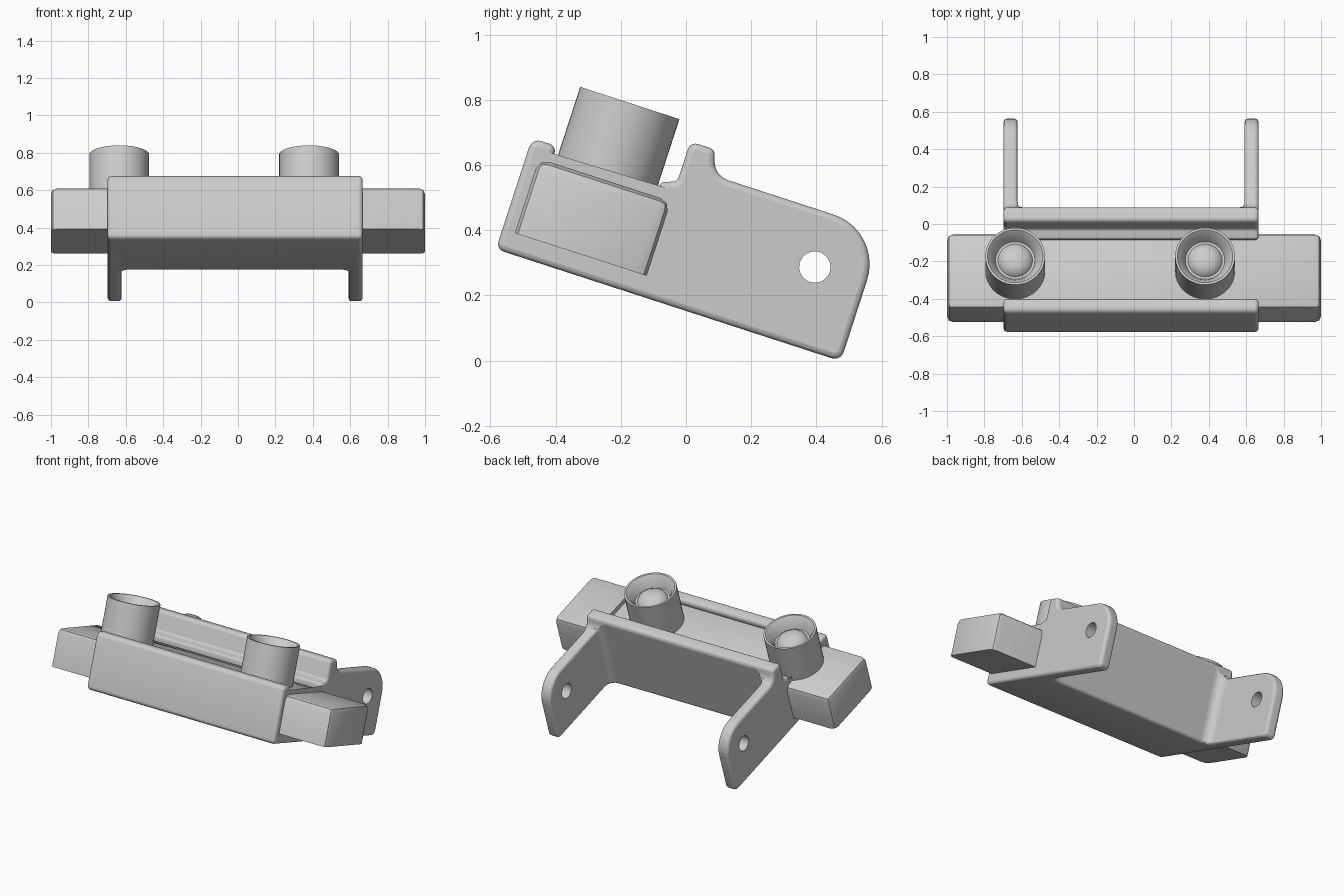
import bpy, bmesh, math
from mathutils import Vector

if "Cube" in bpy.data.objects:
    bpy.data.objects.remove(bpy.data.objects["Cube"])

TILT = math.radians(-18)   # the whole assembly leans about the x axis
# Local axes: x = width, y = along the bracket base, z = away from the base


def rounded(points):
    """Round each (a, b, radius) corner of a closed outline."""
    out = []
    n = len(points)
    for i, (a, b, r) in enumerate(points):
        p = Vector((a, b))
        d1 = (Vector(points[i - 1][:2]) - p).normalized()
        d2 = (Vector(points[(i + 1) % n][:2]) - p).normalized()
        if r == 0:
            out.append(p)
            continue
        half = d1.angle(d2) / 2
        centre = p + (d1 + d2).normalized() * (r / math.sin(half))
        reach = r / math.tan(half)
        start, end = p + d1 * reach - centre, p + d2 * reach - centre
        steps = 10 if r > 0.1 else 5
        sweep = start.angle_signed(end)
        for k in range(steps + 1):
            t = -sweep * k / steps
            c, s = math.cos(t), math.sin(t)
            out.append(centre + Vector((start.x * c - start.y * s, start.x * s + start.y * c)))
    return out


def finish(name, bm):
    bmesh.ops.recalc_face_normals(bm, faces=bm.faces)
    me = bpy.data.meshes.new(name)
    bm.to_mesh(me)
    bm.free()
    ob = bpy.data.objects.new(name, me)
    bpy.context.collection.objects.link(ob)
    ob.rotation_euler.x = TILT
    return ob


def prism(name, outline, place, direction):
    bm = bmesh.new()
    face = bm.faces.new([bm.verts.new(place(p)) for p in outline])
    ext = bmesh.ops.extrude_face_region(bm, geom=[face])
    verts = [g for g in ext['geom'] if isinstance(g, bmesh.types.BMVert)]
    bmesh.ops.translate(bm, verts=verts, vec=direction)
    return finish(name, bm)


def cut(ob, cutter):
    m = ob.modifiers.new('cut', 'BOOLEAN')
    m.operation = 'DIFFERENCE'
    m.object = cutter
    m.solver = 'EXACT'
    cutter.hide_render = True
    cutter.hide_set(True)


def smooth(ob, angle=35):
    bpy.ops.object.select_all(action='DESELECT')
    ob.select_set(True)
    bpy.context.view_layer.objects.active = ob
    bpy.ops.object.shade_smooth_by_angle(angle=math.radians(angle))


# Bracket: clip tray, tab and side ears in one outline
bracket_outline = rounded([
    (-0.66, 0.145, 0.025), (0.452, 0.145, 0.03), (0.452, 0.566, 0.16),
    (-0.093, 0.566, 0.06), (-0.116, 0.643, 0.022), (-0.195, 0.643, 0.025),
    (-0.195, 0.515, 0.02), (-0.245, 0.495, 0.015), (-0.24, 0.455, 0.012),
    (-0.19, 0.455, 0), (-0.19, 0.206, 0), (-0.624, 0.206, 0),
    (-0.624, 0.459, 0), (-0.58, 0.459, 0.012), (-0.58, 0.503, 0.022),
    (-0.66, 0.503, 0.03)])
bracket = prism('mounting_bracket', bracket_outline,
                lambda p: (-0.697, p.x, p.y), (1.363, 0, 0))

# Space between the two ears, with filleted corners
gap_outline = rounded([(-0.622, -0.109, 0.055), (0.591, -0.109, 0.055),
                       (0.591, 0.7, 0), (-0.622, 0.7, 0)])
gap = prism('ear_gap_cutter', gap_outline, lambda p: (p.x, p.y, 0), (0, 0, 1))
cut(bracket, gap)
bevel = bracket.modifiers.new('soft_edges', 'BEVEL')
bevel.width = 0.018
bevel.segments = 3
bevel.limit_method = 'ANGLE'
bevel.angle_limit = math.radians(50)
bevel.use_clamp_overlap = False

# Pivot holes through both ears
hole_outline = [Vector((0.287 + 0.048 * math.cos(k * math.tau / 32),
                        0.395 + 0.048 * math.sin(k * math.tau / 32))) for k in range(32)]
hole = prism('pivot_hole_cutter', hole_outline, lambda p: (-1, p.x, p.y), (2, 0, 0))
cut(bracket, hole)
smooth(bracket)

# Bar held in the tray, bevelled everywhere except along its base
bm = bmesh.new()
bmesh.ops.create_cube(bm, size=1)
for v in bm.verts:
    v.co = (v.co.x * 2, -0.4075 + v.co.y * 0.425, 0.33 + v.co.z * 0.24)
edges = [e for e in bm.edges if max(v.co.z for v in e.verts) > 0.4]
bmesh.ops.bevel(bm, geom=edges, offset=0.033, segments=2, profile=0.5, affect='EDGES')
smooth(finish('bar_housing', bm))

# Two round cups with a domed centre
cup_profile = [(0, 0.43), (0.16, 0.43), (0.16, 0.698), (0.148, 0.698), (0.125, 0.672),
               (0.105, 0.625), (0.092, 0.625), (0.08, 0.645), (0.05, 0.662), (0, 0.668)]
for side, x in (('left', -0.635), ('right', 0.38)):
    bm = bmesh.new()
    verts = [bm.verts.new((x + r, -0.408, h)) for r, h in cup_profile]
    chain = [bm.edges.new(pair) for pair in zip(verts, verts[1:])]
    bmesh.ops.spin(bm, geom=verts + chain, cent=(x, -0.408, 0), axis=(0, 0, 1),
                   angle=math.tau, steps=48)
    bmesh.ops.remove_doubles(bm, verts=bm.verts, dist=0.0005)
    smooth(finish('cup_' + side, bm))
